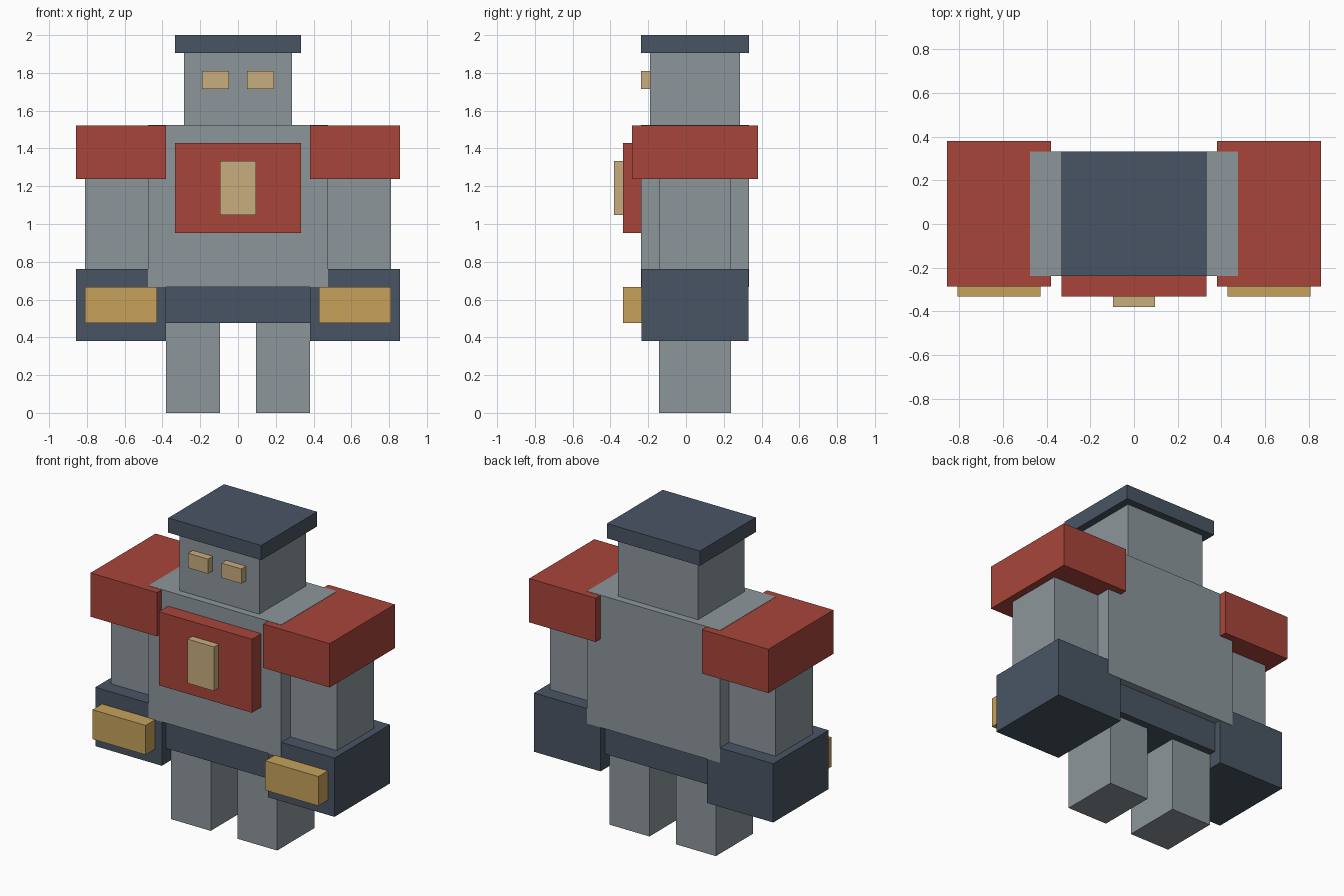
import bpy
import bmesh

if "Cube" in bpy.data.objects:
    bpy.data.objects.remove(bpy.data.objects["Cube"])

U = 1 / 21      # the whole figure sits on a grid of 42 units in height
GAP = 0.04      # tiny inset (in units) so coplanar faces never overlap


def srgb(h):
    out = []
    for i in (0, 2, 4):
        c = int(h[i:i + 2], 16) / 255
        out.append(c / 12.92 if c <= 0.04045 else ((c + 0.055) / 1.055) ** 2.4)
    return (*out, 1)


def material(name, hex_colour):
    m = bpy.data.materials.new(name)
    m.diffuse_color = srgb(hex_colour)
    m.use_nodes = True
    m.node_tree.nodes["Principled BSDF"].inputs["Base Color"].default_value = m.diffuse_color
    return m


STONE = material("stone_grey", "8c969a")
RED = material("brick_red", "a8453a")
NAVY = material("slate_navy", "495564")
TAN = material("pale_tan", "c9ae7e")
GOLD = material("gold", "c7a25b")


def box(name, mat, x, y, z):
    """Box from grid-unit ranges along each axis."""
    bm = bmesh.new()
    bmesh.ops.create_cube(bm, size=1)
    for v in bm.verts:
        v.co = [(r[0] if c < 0 else r[1]) * U for c, r in zip(v.co, (x, y, z))]
    mesh = bpy.data.meshes.new(name)
    bm.to_mesh(mesh)
    bm.free()
    mesh.materials.append(mat)
    ob = bpy.data.objects.new(name, mesh)
    bpy.context.collection.objects.link(ob)


def pair(name, mat, x, y, z):
    """The same box on both sides of the body."""
    box(name + "_left", mat, x, y, z)
    box(name + "_right", mat, (-x[1], -x[0]), y, z)


# Body
box("torso", STONE, (-10, 10), (-5, 7), (14, 32))
box("waist", NAVY, (-8, 8), (-4, 6), (10, 14))
box("chest_plate", RED, (-7, 7), (-7, -5), (20, 30))
box("chest_emblem", TAN, (-2, 2), (-8, -7), (22, 28))

# Head
box("head", STONE, (-6, 6), (-4, 6), (32, 40))
box("cap", NAVY, (-7, 7), (-5, 7), (40, 42))
pair("eye", TAN, (1, 4), (-5, -4), (36, 38))

# Arms
pair("shoulder", RED, (8, 18), (-6, 8), (26, 32 - GAP))
pair("arm", STONE, (9, 17), (-3, 5), (16, 26))
pair("fist", NAVY, (8, 18), (-5 + GAP, 7 - GAP), (8, 16))
pair("knuckle_guard", GOLD, (9, 17), (-7, -5 + GAP), (10, 14))

# Legs
pair("leg", STONE, (2, 8), (-3, 5), (0, 10))
